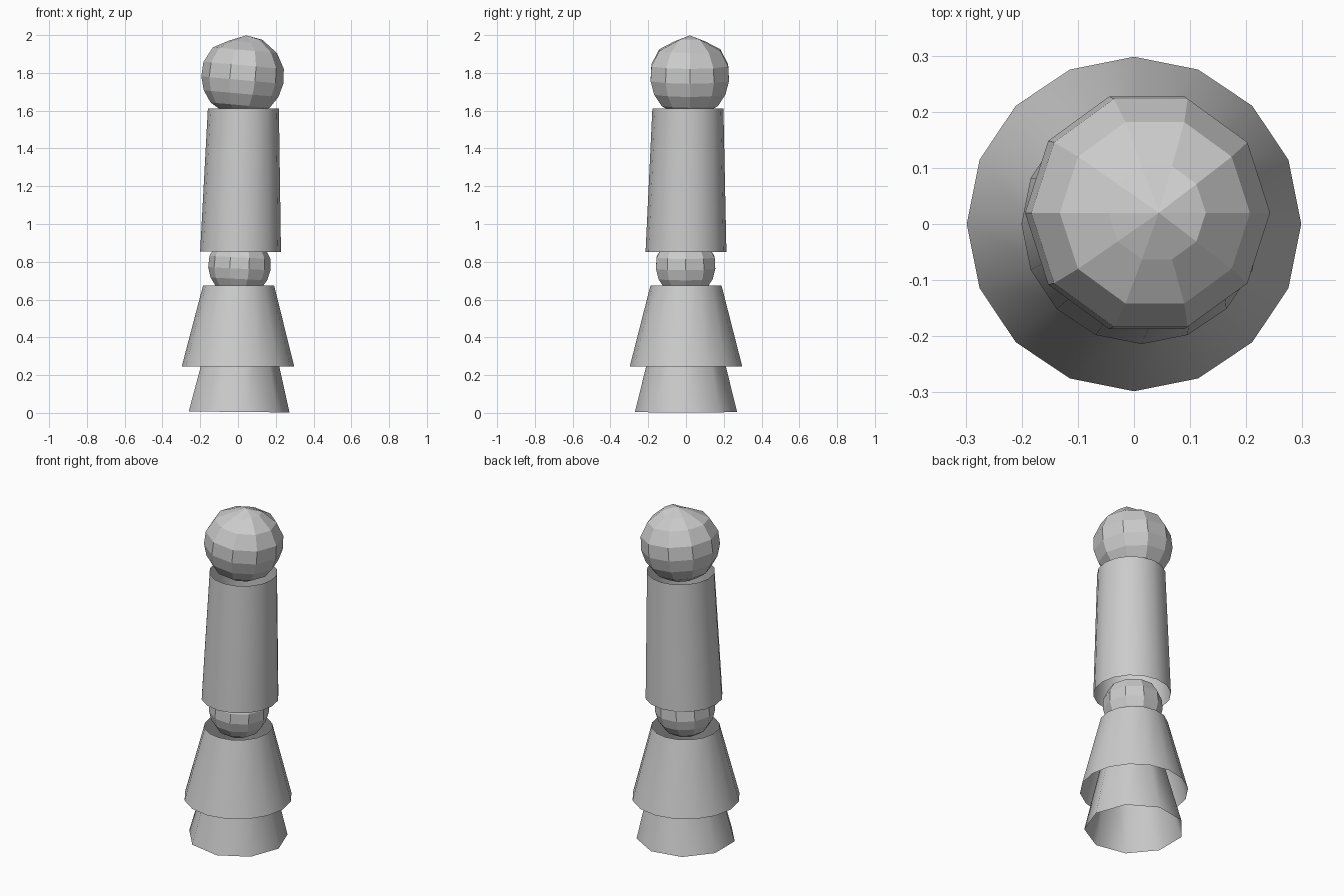
import bpy, bmesh, math
from mathutils import Matrix, Vector

if "Cube" in bpy.data.objects:
    bpy.data.objects.remove(bpy.data.objects["Cube"], do_unlink=True)

grey = bpy.data.materials.new("plain_grey")
grey.use_nodes = True
COLOUR = (0.6, 0.6, 0.6, 1)
grey.diffuse_color = COLOUR
grey.node_tree.nodes["Principled BSDF"].inputs["Base Color"].default_value = COLOUR


def lathe(name, profile, sides, tilt=0.0, smooth=False):
    """Sweep (radius, z, x, y) rings around z; a zero radius makes a pole."""
    bm = bmesh.new()
    rings = []
    for r, z, cx, cy in profile:
        count = sides if r else 1
        rings.append([bm.verts.new((cx + r * math.cos(math.tau * i / sides),
                                    cy + r * math.sin(math.tau * i / sides), z))
                      for i in range(count)])
    for low, high in zip(rings, rings[1:]):
        for i in range(sides):
            j = (i + 1) % sides
            corners = [low[i % len(low)], low[j % len(low)],
                       high[j % len(high)], high[i % len(high)]]
            bm.faces.new(list(dict.fromkeys(corners)))
    # Lean the part about its own middle
    middle = (Vector((profile[0][2], profile[0][3], profile[0][1]))
              + Vector((profile[-1][2], profile[-1][3], profile[-1][1]))) / 2
    bmesh.ops.rotate(bm, verts=bm.verts, cent=middle,
                     matrix=Matrix.Rotation(tilt, 3, 'Y'))
    mesh = bpy.data.meshes.new(name)
    bm.to_mesh(mesh)
    bm.free()
    mesh.materials.append(grey)
    for p in mesh.polygons:
        p.use_smooth = smooth
    obj = bpy.data.objects.new(name, mesh)
    bpy.context.collection.objects.link(obj)
    return obj


def ball(name, radius, centre, tilt):
    """Faceted ten-sided ball with a flat equator band and a pointed cap."""
    shape = [(0, -1), (0.42, -0.92), (0.72, -0.74), (0.91, -0.46), (1, -0.13),
             (0.98, 0.23), (0.78, 0.6), (0.4, 0.8), (0, 0.96)]
    x, y, z = centre
    return lathe(name, [(r * radius, z + h * radius, x, y) for r, h in shape], 10, tilt)


# Open tapered sleeves, bottom to top
lathe("base_sleeve", [(0.275, 0.005, 0, 0), (0.15, 0.5, 0.01, 0)], 9, 0.01, True)
lathe("skirt_sleeve", [(0.298, 0.245, 0, 0), (0.188, 0.675, 0.003, 0)], 16, 0, True)
lathe("body_sleeve", [(0.214, 0.853, 0.015, 0), (0.188, 1.612, 0.027, 0.01)],
      16, 0.004, True)

# Faceted balls
ball("joint_ball", 0.165, (0.008, -0.002, 0.785), 0.05)
head = ball("head_ball", 0.218, (0.025, 0.02, 1.79), 0.09)

# Raise the head's small crown ring a little on its left side
for v in head.data.vertices:
    if v.co.z > 1.93 and 0.09 < v.co.x < 0.16:
        v.co.z += 0.02
